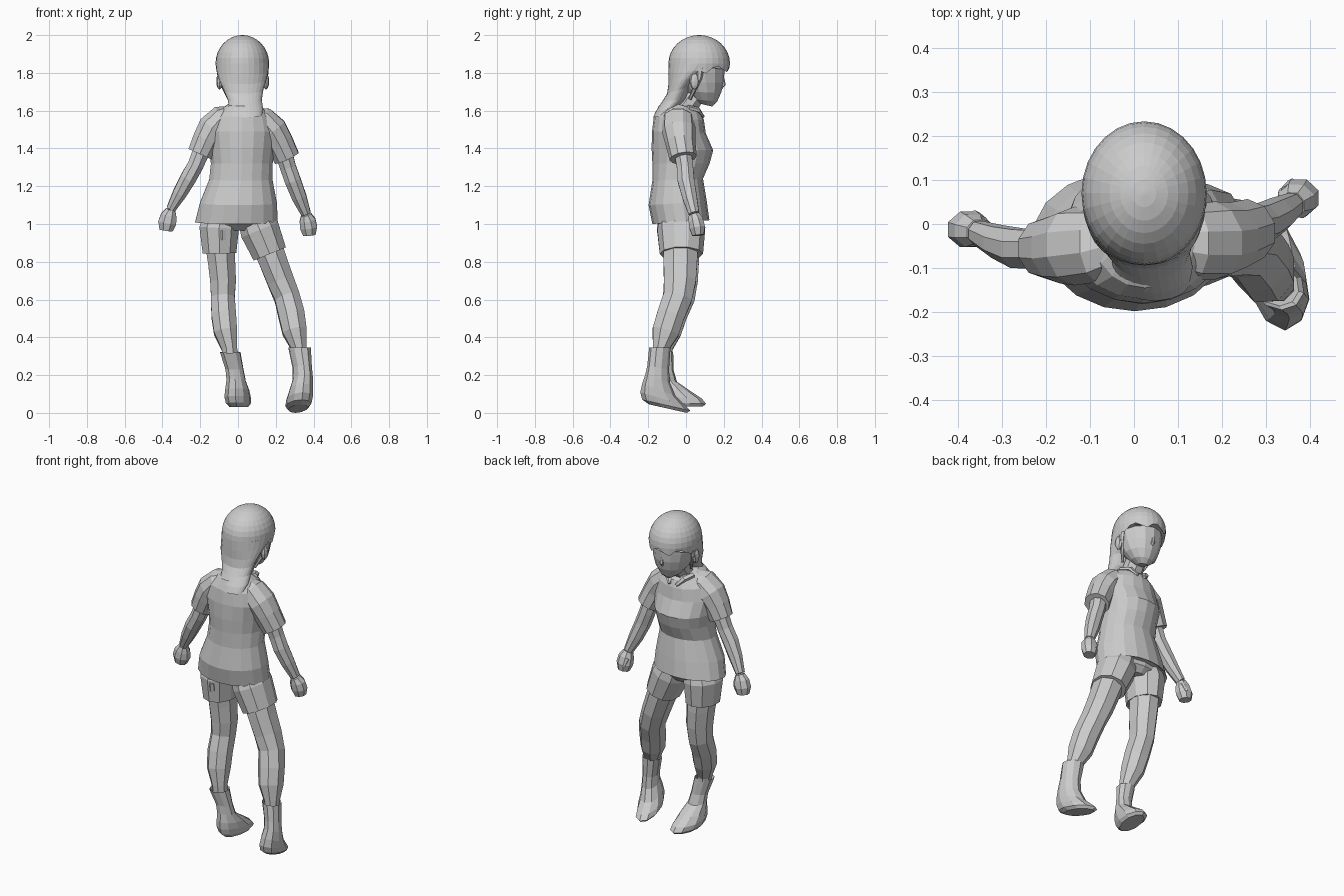
import bpy, bmesh
from math import sin, cos, pi
from mathutils import Vector as V


def skin(name, rings):
    """Bridge a list of equal-length point loops into a closed, flat-shaded mesh."""
    bm = bmesh.new()
    loops = [[bm.verts.new(p) for p in r] for r in rings]
    n = len(loops[0])
    for a, b in zip(loops, loops[1:]):
        for i in range(n):
            j = (i + 1) % n
            bm.faces.new((a[i], a[j], b[j], b[i]))
    bm.faces.new(loops[0])
    bm.faces.new(loops[-1])
    bmesh.ops.recalc_face_normals(bm, faces=bm.faces[:])
    me = bpy.data.meshes.new(name)
    bm.to_mesh(me)
    bm.free()
    ob = bpy.data.objects.new(name, me)
    bpy.context.collection.objects.link(ob)
    return ob


def layer(cx, rx, yb, zb, yf, zf, n, yaw=0):
    """Oval loop running from a back point (yb, zb) to a front point (yf, zf)."""
    pts = []
    for i in range(n):
        a = 2 * pi * i / n
        t = (1 - cos(a)) / 2
        y = yb + (yf - yb) * t
        pts.append(V((cx + rx * sin(a) + yaw * (y - (yb + yf) / 2), y, zb + (zf - zb) * t)))
    return pts


def stack(name, rows, n, yaw=0):
    return skin(name, [layer(*r, n, yaw) for r in rows])


def limb(name, rows, n=8, grow=1.04):
    """Tube along a path of (x, y, z, width, depth), loops square to the path."""
    c = [V(r[:3]) for r in rows]
    rings = []
    for i, r in enumerate(rows):
        t = (c[min(i + 1, len(c) - 1)] - c[max(i - 1, 0)]).normalized()
        u = (V((1, 0, 0)) - t * t.x).normalized() * r[3] * grow
        v = t.cross(u.normalized()) * r[4] * grow
        rings.append([c[i] + u * cos(2 * pi * (k + .5) / n) + v * sin(2 * pi * (k + .5) / n)
                      for k in range(n)])
    return skin(name, rings)


def ball(name, loc, size, seg=10, rings=7):
    bpy.ops.mesh.primitive_uv_sphere_add(segments=seg, ring_count=rings, radius=1, location=loc)
    ob = bpy.context.object
    ob.name = name
    ob.scale = size
    return ob


# Hair cap with a jagged fringe along its front lower edge
N = 28
cap = []
for k in range(9):
    e = pi / 2 * (1 - k / 8)
    r = max(cos(e), .03)
    z = 1.85 + .15 * sin(e)
    cap.append(layer(.023, .142 * r, .07 - .163 * r, z, .07 + .163 * r, z, N))
edge = layer(.023, .138, -.09, 1.80, .232, 1.82, N)
for i, p in enumerate(edge):
    if p.y > .05:
        p.z += (-.015, .012, .02, 0)[i % 4]
cap.append(edge)
skin("hair_cap", cap)

# Hair sweeping down from the cap, gathered at the neck
stack("hair_back", [
    (.023, .142, -.093, 1.85, .225, 1.85),
    (.024, .138, -.094, 1.79, .170, 1.83),
    (.025, .126, -.093, 1.74, .085, 1.79),
    (.029, .105, -.100, 1.69, .025, 1.73),
    (.036, .090, -.125, 1.65, .000, 1.66),
    (.043, .090, -.158, 1.60, -.04, 1.62),
    (.046, .080, -.174, 1.565, -.09, 1.575)], N)

# Face, nose and ears
stack("head", [
    (.030, .025, .060, 1.640, .138, 1.622),
    (.029, .062, .035, 1.662, .165, 1.648),
    (.027, .095, .000, 1.700, .186, 1.695),
    (.025, .114, -.040, 1.750, .200, 1.750),
    (.024, .124, -.060, 1.800, .203, 1.800),
    (.023, .125, -.060, 1.850, .205, 1.850)], 14)
limb("nose", [(.026, .193, 1.785, .006, .006), (.027, .200, 1.738, .012, .010),
              (.028, .186, 1.718, .008, .006)], 6)
for side, x in (("left", -.098), ("right", .148)):
    ball(side + "_ear", (x, .045, 1.755), (.017, .026, .043), 8, 6)
    # strand of hair in front of the ear
    limb(side + "_side_lock", [(x, .075, 1.83, .016, .022), (x, .07, 1.77, .012, .014),
                               (.6 * x + .01, .02, 1.66, .006, .008)], 6)
limb("neck", [(.02, -.04, 1.56, .06, .06), (.025, .06, 1.70, .055, .055)])

# Shirt body with flared hem
stack("shirt", [
    (.025, .080, -.100, 1.650, .050, 1.610),
    (.025, .115, -.145, 1.625, .080, 1.590),
    (.022, .165, -.170, 1.570, .095, 1.550),
    (.020, .188, -.180, 1.490, .105, 1.480),
    (.020, .177, -.182, 1.400, .144, 1.390),
    (.020, .166, -.178, 1.320, .125, 1.320),
    (.015, .170, -.178, 1.230, .090, 1.240),
    (.002, .207, -.198, 1.100, .110, 1.120),
    (-.008, .222, -.178, 1.000, .124, 1.020),
    (-.008, .205, -.165, 1.010, .112, 1.028)], 18)

# Collar flaps
for side, s in (("left", -1), ("right", 1)):
    limb(side + "_collar", [(.025 + s * .080, .01, 1.615, .018, .014), (.025 + s * .052, .062, 1.605, .022, .014),
                            (.025 + s * .022, .092, 1.567, .009, .007)], 6)

# Sleeves
limb("left_sleeve", [(-.02, -.04, 1.575, .05, .065), (-.085, -.048, 1.555, .072, .082),
                     (-.135, -.05, 1.505, .080, .086), (-.168, -.055, 1.445, .073, .077),
                     (-.202, -.055, 1.37, .067, .066)], 10)
limb("right_sleeve", [(.07, -.04, 1.57, .05, .065), (.13, -.042, 1.55, .072, .082),
                      (.182, -.038, 1.495, .080, .086), (.218, -.03, 1.435, .073, .077),
                      (.258, -.015, 1.35, .069, .070)], 10)

# Arms and fists
limb("left_arm", [(-.18, -.055, 1.42, .048, .048), (-.225, -.058, 1.31, .044, .045),
                  (-.265, -.055, 1.24, .044, .046), (-.31, -.04, 1.16, .038, .038),
                  (-.355, -.02, 1.08, .025, .028)])
limb("left_fist", [(-.355, -.018, 1.075, .026, .028), (-.366, -.015, 1.045, .044, .038),
                   (-.375, -.012, 1.005, .050, .042), (-.381, -.010, .965, .036, .032)])
limb("right_arm", [(.235, -.02, 1.40, .048, .048), (.265, -.005, 1.30, .044, .045),
                   (.29, .000, 1.23, .044, .046), (.325, .02, 1.14, .040, .040),
                   (.36, .042, 1.055, .027, .029)])
limb("right_fist", [(.36, .043, 1.05, .028, .030), (.368, .052, 1.02, .044, .040),
                    (.374, .060, .98, .047, .043), (.378, .064, .94, .034, .032)])
limb("left_thumb", [(-.345, .005, 1.05, .013, .013), (-.362, .020, 1.0, .012, .012)], 6)
limb("right_thumb", [(.345, .074, 1.02, .013, .013), (.360, .092, .975, .012, .012)], 6)

# Shorts
stack("shorts_seat", [(-.005, .19, -.155, 1.06, .09, 1.06), (-.003, .18, -.15, 1.0, .09, 1.0),
                      (0, .10, -.11, .965, .06, .965)], 14)
limb("left_short_leg", [(-.088, -.028, 1.05, .085, .105), (-.100, -.028, .98, .106, .122),
                        (-.098, -.027, .845, .090, .108), (-.098, -.027, .856, .08, .096)], 10)
limb("right_short_leg", [(.080, -.025, 1.05, .088, .105), (.115, -.025, .97, .106, .122),
                         (.168, -.024, .842, .093, .110)], 10)
# Back pocket flap
stack("back_pocket", [(-.082, .020, -.154, .965, -.12, .965), (-.082, .020, -.147, .915, -.11, .915)], 6)

# Legs
limb("left_leg", [(-.095, -.025, .90, .083, .095), (-.087, -.02, .80, .075, .092),
                  (-.079, -.02, .70, .071, .086), (-.080, -.028, .61, .065, .078),
                  (-.076, -.065, .52, .068, .074), (-.066, -.092, .43, .064, .070),
                  (-.045, -.115, .34, .043, .045), (-.04, -.118, .28, .04, .04)])
limb("right_leg", [(.150, -.028, .90, .083, .095), (.187, -.030, .80, .077, .093),
                   (.225, -.032, .70, .074, .088), (.260, -.045, .61, .070, .080),
                   (.283, -.080, .52, .072, .076), (.300, -.108, .43, .067, .074),
                   (.322, -.132, .345, .043, .045), (.325, -.138, .29, .04, .04)])

# Boots: sole, instep, ankle, shaft, recessed cuff
stack("left_boot", [
    (.005, .050, -.115, .030, .090, .035),
    (.002, .066, -.145, .055, .106, .048),
    (-.002, .070, -.155, .090, .085, .075),
    (-.004, .064, -.155, .130, .025, .115),
    (-.010, .052, -.148, .180, -.048, .165),
    (-.018, .049, -.150, .230, -.065, .225),
    (-.041, .055, -.175, .318, -.068, .325),
    (-.041, .046, -.165, .295, -.076, .302)], 10, yaw=.1)
stack("right_boot", [
    (.318, .050, -.195, .045, .005, .000),
    (.320, .066, -.232, .070, .022, .012),
    (.325, .069, -.242, .110, -.005, .040),
    (.334, .063, -.232, .155, -.055, .090),
    (.343, .053, -.215, .205, -.085, .160),
    (.340, .051, -.205, .250, -.090, .230),
    (.326, .060, -.195, .345, -.082, .345),
    (.324, .050, -.186, .322, -.090, .322)], 10, yaw=-.15)
